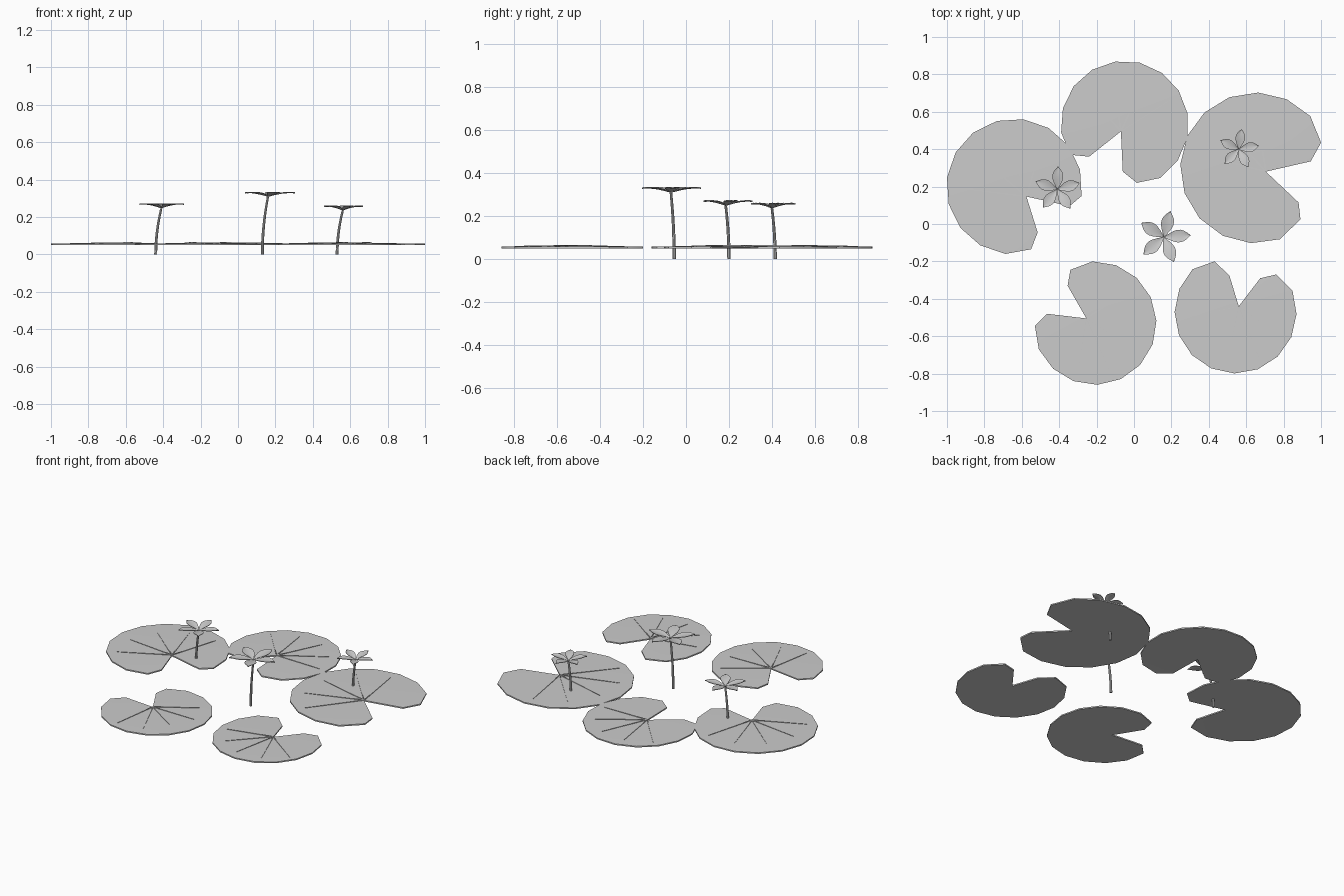
import bpy
import bmesh
from math import sin, cos, pi, atan2, radians
from mathutils import Vector, Matrix

cube = bpy.data.objects.get("Cube")
if cube:
    bpy.data.objects.remove(cube, do_unlink=True)

grey = bpy.data.materials.new("plain grey")
grey.use_nodes = True
COLOUR = (0.6, 0.6, 0.6, 1)
grey.diffuse_color = COLOUR
grey.node_tree.nodes["Principled BSDF"].inputs["Base Color"].default_value = COLOUR

PAD_BASE, PAD_TOP, PAD_DOME = 0.05, 0.058, 0.004


def finish(bm, name, angle=35):
    bmesh.ops.recalc_face_normals(bm, faces=bm.faces)
    mesh = bpy.data.meshes.new(name)
    bm.to_mesh(mesh)
    bm.free()
    mesh.materials.append(grey)
    obj = bpy.data.objects.new(name, mesh)
    bpy.context.collection.objects.link(obj)
    bpy.ops.object.select_all(action="DESELECT")
    obj.select_set(True)
    bpy.context.view_layer.objects.active = obj
    bpy.ops.object.shade_smooth_by_angle(angle=radians(angle))
    return obj


def slab(bm, bottom, top):
    """Closed fan slab; the first point of each ring is the fan's hub."""
    low = [bm.verts.new(p) for p in bottom]
    high = [bm.verts.new(p) for p in top]
    n = len(low)
    for i in range(1, n - 1):
        bm.faces.new((high[0], high[i], high[i + 1]))
        bm.faces.new((low[0], low[i + 1], low[i]))
    for i in range(n):
        j = (i + 1) % n
        bm.faces.new((low[i], low[j], high[j], high[i]))


# Lily pad: round leaf with a notch whose lobes have clipped tips
def lily_pad(name, centre, radius, notch, start, end):
    centre, notch = Vector(centre), Vector(notch)
    (near_a, outer_a), (outer_b, near_b) = start, end
    a = atan2(outer_a[1] - centre.y, outer_a[0] - centre.x)
    b = atan2(outer_b[1] - centre.y, outer_b[0] - centre.x)
    sweep = (b - a) % (2 * pi)
    steps = 13
    arc = [centre + radius * Vector((cos(a + sweep * i / steps), sin(a + sweep * i / steps)))
           for i in range(1, steps)]
    ring = [notch, Vector(near_a), Vector(outer_a), *arc, Vector(outer_b), Vector(near_b)]
    dome = [PAD_DOME] + [0] * (len(ring) - 1)
    bm = bmesh.new()
    slab(bm, [(p.x, p.y, PAD_BASE + d) for p, d in zip(ring, dome)],
         [(p.x, p.y, PAD_TOP + d) for p, d in zip(ring, dome)])
    finish(bm, name)

    # Raised veins fan out on the side away from the notch
    mid = (Vector(near_a) + Vector(near_b)) / 2 - notch
    away = atan2(-mid.y, -mid.x)
    bm = bmesh.new()
    for k in range(-2, 3):
        ang = away + k * radians(33)
        d = Vector((cos(ang), sin(ang)))
        side = Vector((-d.y, d.x))
        length = radius * 0.9
        corners = [notch + side * 0.003, notch - side * 0.003,
                   notch + d * length - side * 0.001, notch + d * length + side * 0.001]
        heights = [PAD_TOP + PAD_DOME + 0.004] * 2 + [PAD_TOP + 0.003] * 2
        slab(bm, [(p.x, p.y, PAD_BASE + PAD_DOME) for p in corners],
             [(p.x, p.y, h) for p, h in zip(corners, heights)])
    finish(bm, name + "_veins", 30)


# Flower stem: tapered tube bending towards the flower
def stem(name, base, top):
    base, top = Vector(base), Vector(top)
    bm = bmesh.new()
    rings, sides = [], 8
    for i in range(7):
        t = i / 6
        x, y = base.lerp(top, t * t).xy
        r = 0.008 - 0.002 * t
        rings.append([bm.verts.new((x + r * cos(2 * pi * s / sides),
                                    y + r * sin(2 * pi * s / sides), top.z * t))
                      for s in range(sides)])
    for lo, hi in zip(rings, rings[1:]):
        for s in range(sides):
            n = (s + 1) % sides
            bm.faces.new((lo[s], lo[n], hi[n], hi[s]))
    bm.faces.new(rings[0])
    bm.faces.new(rings[-1])
    finish(bm, name)


# Flower: five thin, slightly cupped oval petals
def flower(name, centre, length, turn):
    bm = bmesh.new()
    rows, half = 12, length * 0.21
    for k in range(5):
        spin = Matrix.Rotation(radians(turn) + k * 2 * pi / 5, 4, "Z")
        place = Matrix.Translation(centre) @ spin
        sheets = []
        for lift in (0, 0.003):
            sheet = []
            for i in range(rows + 1):
                t = (1 - cos(pi * i / rows)) / 2
                w = half * (0.12 + sin(pi * t ** 1.2)) * (1 - t ** 12)
                rise = 0.02 * sin(pi * t * 0.62)
                sheet.append([bm.verts.new(place @ Vector(
                    (length * t, w * u, rise + lift + 0.004 * u * u)))
                    for u in (-1, -0.5, 0, 0.5, 1)])
            sheets.append(sheet)
        low, high = sheets
        for sheet in sheets:
            for r0, r1 in zip(sheet, sheet[1:]):
                for c in range(4):
                    bm.faces.new((r0[c], r0[c + 1], r1[c + 1], r1[c]))
        rim = lambda s: ([r[0] for r in s] + s[-1][1:] + [r[-1] for r in s[-2::-1]]
                         + s[0][3:0:-1])
        lo, hi = rim(low), rim(high)
        for i in range(len(lo)):
            j = (i + 1) % len(lo)
            bm.faces.new((lo[i], lo[j], hi[j], hi[i]))
    bmesh.ops.remove_doubles(bm, verts=bm.verts, dist=0.00001)
    finish(bm, name, 40)


lily_pad("left_side_pad", (-0.64, 0.2), 0.363, (-0.575, 0.147),
         ((-0.345, 0.095), (-0.28, 0.15)), ((-0.55, -0.135), (-0.515, -0.045)))
lily_pad("back_pad", (-0.05, 0.53), 0.342, (-0.07, 0.495),
         ((-0.06, 0.28), (0.015, 0.22)), ((-0.34, 0.37), (-0.24, 0.36)))
lily_pad("right_side_pad", (0.65, 0.3), 0.403, (0.705, 0.28),
         ((0.945, 0.335), (1.0, 0.435)), ((0.89, 0.025), (0.88, 0.115)))
lily_pad("front_left_pad", (-0.21, -0.53), 0.33, (-0.255, -0.505),
         ((-0.465, -0.48), (-0.53, -0.545)), ((-0.34, -0.245), (-0.355, -0.33)))
lily_pad("front_right_pad", (0.543, -0.473), 0.326, (0.56, -0.44),
         ((0.51, -0.275), (0.43, -0.2)), ((0.76, -0.27), (0.675, -0.29)))

for label, base, top, size, turn in (
        ("small", (0.53, 0.415, 0), (0.56, 0.4, 0.235), 0.11, 10),
        ("middle", (-0.44, 0.2, 0), (-0.41, 0.185, 0.247), 0.125, 16),
        ("tall", (0.13, -0.055, 0), (0.16, -0.07, 0.308), 0.145, 4)):
    stem(label + "_flower_stem", base, top)
    flower(label + "_flower_petals", top, size, turn)
